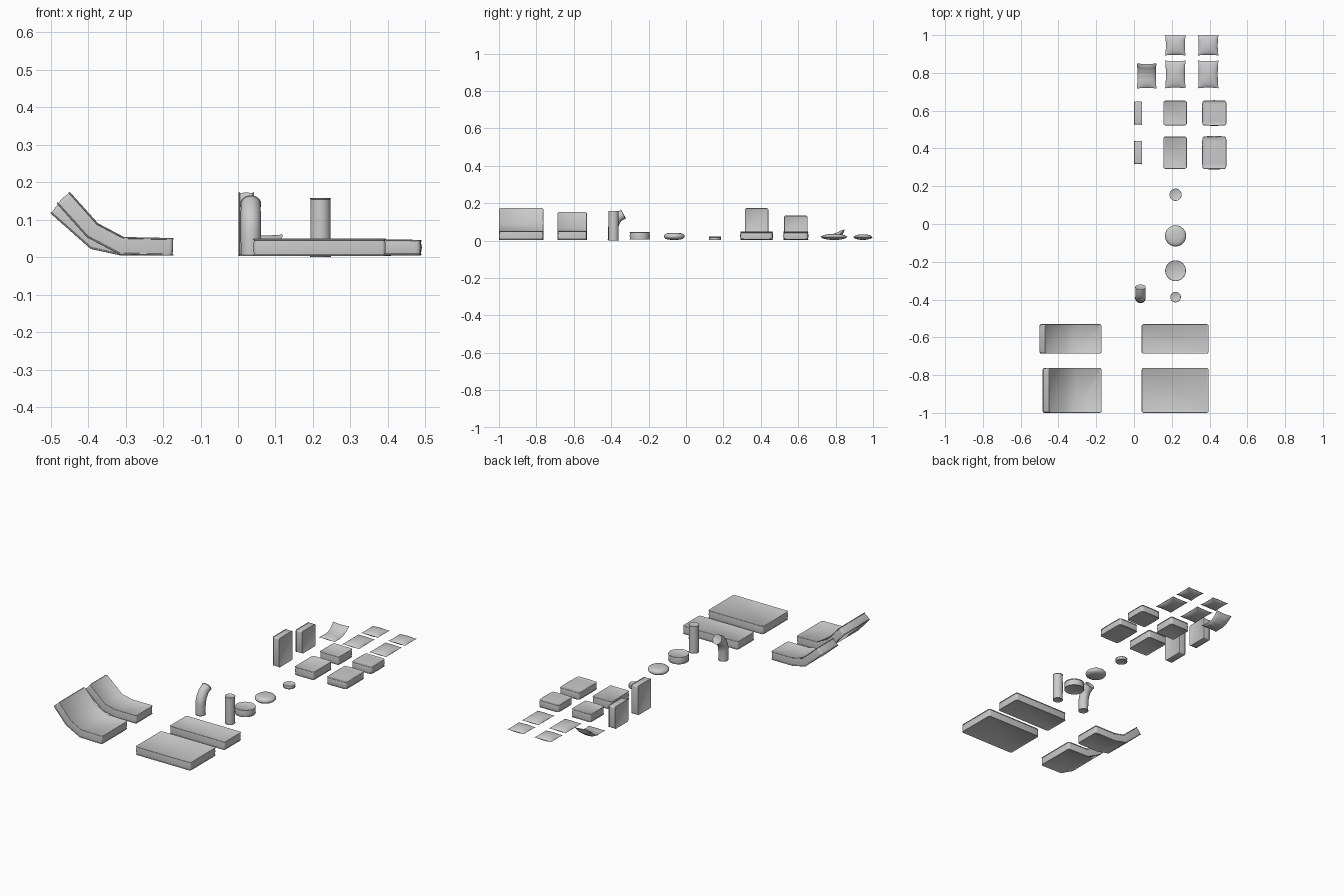
import bpy, bmesh, math
from mathutils import Matrix, Vector

if "Cube" in bpy.data.objects:
    bpy.data.objects.remove(bpy.data.objects["Cube"])


def finish(bm, name, loc=(0, 0, 0)):
    bmesh.ops.recalc_face_normals(bm, faces=bm.faces[:])
    me = bpy.data.meshes.new(name)
    bm.to_mesh(me)
    bm.free()
    ob = bpy.data.objects.new(name, me)
    ob.location = loc
    bpy.context.collection.objects.link(ob)
    bpy.context.view_layer.objects.active = ob
    bpy.ops.object.select_all(action='DESELECT')
    ob.select_set(True)
    bpy.ops.object.shade_smooth_by_angle(angle=math.radians(40))
    return ob


def outline(w, d, r, inset, n):
    """Rounded rectangle, or a circle when r is half the width."""
    w, d, r = w / 2 - inset, d / 2 - inset, max(r - inset, 0.001)
    pts = []
    for k, (sx, sy) in enumerate(((1, 1), (-1, 1), (-1, -1), (1, -1))):
        for i in range(n):
            a = math.pi / 2 * (k + (i + 0.5) / n)
            pts.append((sx * (w - r) + r * math.cos(a), sy * (d - r) + r * math.sin(a)))
    return pts


def stack(w, d, r, levels, n=6):
    """Skin outline rings at (inset, height) levels."""
    bm = bmesh.new()
    rings = [[bm.verts.new((x, y, z)) for x, y in outline(w, d, r, ins, n)] for ins, z in levels]
    for a, b in zip(rings, rings[1:]):
        for i in range(len(a)):
            j = (i + 1) % len(a)
            bm.faces.new((a[i], a[j], b[j], b[i]))
    bm.faces.new(rings[0])
    bm.faces.new(rings[-1])
    return bm


def piped(t, b=0.003):
    """Side profile with a piping bead along both rims."""
    h = t / 2
    top = [(0.8 * b, h - 1.5 * b), (0.2 * b, h - 1.2 * b), (0, h - 0.6 * b),
           (0.3 * b, h - 0.1 * b), (b, h), (1.6 * b, h - 0.4 * b)]
    return [(i, -z) for i, z in reversed(top)] + [(0.3 * b, 0)] + top


def bend(bm, a, b, path):
    """Wrap axis a along the path, keeping axis b as offset across it."""
    pts = [Vector(p) for p in path]
    tang = [(q - p).normalized() for p, q in zip(pts, pts[1:])]
    normals = []
    for i in range(len(pts)):
        t0, t1 = tang[max(i - 1, 0)], tang[min(i, len(tang) - 1)]
        m = (t0 + t1).normalized()
        normals.append(Vector((-m.y, m.x)) / m.dot(t0))
    lens = [0]
    for p, q in zip(pts, pts[1:]):
        lens.append(lens[-1] + (q - p).length)
    lo, hi = min(v.co[a] for v in bm.verts), max(v.co[a] for v in bm.verts)
    axis = Vector((0, 0, 0))
    axis[a] = 1
    for s in lens[1:-1]:
        bmesh.ops.bisect_plane(bm, geom=bm.verts[:] + bm.edges[:] + bm.faces[:],
                               plane_co=axis * (lo + (hi - lo) * s / lens[-1]), plane_no=axis)
    p, q = min(a, b), max(a, b)
    for v in bm.verts:
        s = (v.co[a] - lo) / (hi - lo) * lens[-1]
        i = 0
        while i < len(tang) - 1 and s > lens[i + 1]:
            i += 1
        f = (s - lens[i]) / (lens[i + 1] - lens[i])
        off = v.co[b] if a < b else -v.co[b]
        c = pts[i].lerp(pts[i + 1], f) + normals[i].lerp(normals[i + 1], f) * off
        v.co[p], v.co[q] = c


def box_cushion(name, x0, x1, y0, y1, t=0.047, z=0.003, r=0.012):
    return finish(stack(x1 - x0, y1 - y0, r, piped(t)), name,
                  ((x0 + x1) / 2, (y0 + y1) / 2, z + t / 2))


def pillow(w, d, h, n=14):
    """Two domed sheets meeting at a pinched seam."""
    bm = bmesh.new()
    for side in (1, -1):
        g = []
        for i in range(n + 1):
            u = 2 * i / n - 1
            row = []
            for j in range(n + 1):
                v = 2 * j / n - 1
                z = side * h / 2 * max(0, (1 - u * u) * (1 - v * v)) ** 0.55
                row.append(bm.verts.new((u * w / 2 * (1 - 0.07 * (1 - v * v)),
                                         v * d / 2 * (1 - 0.05 * (1 - u * u)), z)))
            g.append(row)
        for i in range(n):
            for j in range(n):
                bm.faces.new((g[i][j], g[i + 1][j], g[i + 1][j + 1], g[i][j + 1]))
    bmesh.ops.remove_doubles(bm, verts=bm.verts[:], dist=1e-5)
    return bm


# Flat bench cushions
box_cushion("large_cushion", 0.04, 0.395, -1.0, -0.762)
box_cushion("narrow_cushion", 0.04, 0.395, -0.687, -0.53)

# Bent lounge cushions
for name, y0, y1, path in (
        ("large_bent_cushion", -1.0, -0.762,
         [(-0.467, 0.16), (-0.388, 0.072), (-0.31, 0.031), (-0.172, 0.028)]),
        ("narrow_bent_cushion", -0.687, -0.53,
         [(-0.486, 0.136), (-0.382, 0.044), (-0.308, 0.028), (-0.172, 0.028)])):
    bm = stack(0.34, y1 - y0, 0.012, piped(0.047))
    bend(bm, 0, 2, path)
    finish(bm, name, (0, (y0 + y1) / 2, 0))

# Bolsters, straight and bent
finish(stack(0.056, 0.056, 0.028, piped(0.157, 0.002), 7), "bolster", (0.22, -0.387, 0.0795))
bm = stack(0.056, 0.056, 0.028, piped(0.157, 0.002), 7)
bend(bm, 2, 1, [(-0.391, 0.003), (-0.391, 0.055), (-0.388, 0.08), (-0.38, 0.103),
                (-0.364, 0.125), (-0.334, 0.142)])
finish(bm, "bent_bolster", (0.034, 0, 0))

# Round cushions
finish(stack(0.11, 0.11, 0.055, piped(0.04), 9), "round_cushion", (0.22, -0.247, 0.025))
finish(stack(0.065, 0.065, 0.0325, piped(0.018, 0.002), 8), "small_round_cushion", (0.22, 0.155, 0.012))
dome = [(0, 0), (0.001, 0.005), (0.005, 0.01), (0.012, 0.0145), (0.024, 0.0175), (0.042, 0.019)]
finish(stack(0.112, 0.112, 0.056, [(i, -z) for i, z in reversed(dome)] + dome[1:], 9),
       "puffy_round_cushion", (0.22, -0.063, 0.023))

# Square seat cushions: flat, standing and puffed
for size, y0, y1 in (("deep", 0.292, 0.463), ("square", 0.522, 0.653)):
    box_cushion(size + "_seat_cushion", 0.155, 0.28, y0, y1)
    tall = y1 - y0
    bm = stack(tall, 0.125, 0.01, piped(0.042))
    bmesh.ops.rotate(bm, cent=(0, 0, 0), matrix=Matrix.Rotation(math.pi / 2, 3, 'Y'), verts=bm.verts[:])
    finish(bm, size + "_back_cushion", (0.022, 0.378 if size == "deep" else 0.587, 0.003 + tall / 2))

    w, d = 0.126, y1 - y0
    bm = stack(w, d, 0.012, piped(0.04))
    for k in range(1, 6):
        for no, length in (((1, 0, 0), w), ((0, 1, 0), d)):
            bmesh.ops.bisect_plane(bm, geom=bm.verts[:] + bm.edges[:] + bm.faces[:],
                                   plane_co=Vector(no) * length * (k / 6 - 0.5), plane_no=no)
    for v in bm.verts:
        u, s = min(1, abs(2 * v.co.x / w)), min(1, abs(2 * v.co.y / d))
        mid = 1 - (v.co.z / 0.02) ** 2 * 0.6
        cu, cs = 1 - u * u, 1 - s * s
        z = v.co.z
        v.co.x *= 1 + 0.06 * cs * mid
        v.co.y *= 1 + 0.05 * cu * mid
        v.co.z = z * (1 + 0.15 * (cu * cs) ** 0.5)
    finish(bm, size + "_puffed_cushion", (0.425, (y0 + y1) / 2, 0.026))

# Loose pillows
for i, x in enumerate((0.219, 0.393)):
    finish(pillow(0.108, 0.147, 0.033), f"long_pillow_{i}", (x, 0.792, 0.02))
    finish(pillow(0.108, 0.107, 0.03), f"small_pillow_{i}", (x, 0.946, 0.019))

# Curled pillow
bm = pillow(0.104, 0.14, 0.03)
bend(bm, 1, 2, [(0.717, 0.02), (0.775, 0.019), (0.8, 0.024), (0.825, 0.038), (0.85, 0.061)])
finish(bm, "curled_pillow", (0.067, 0, 0))
